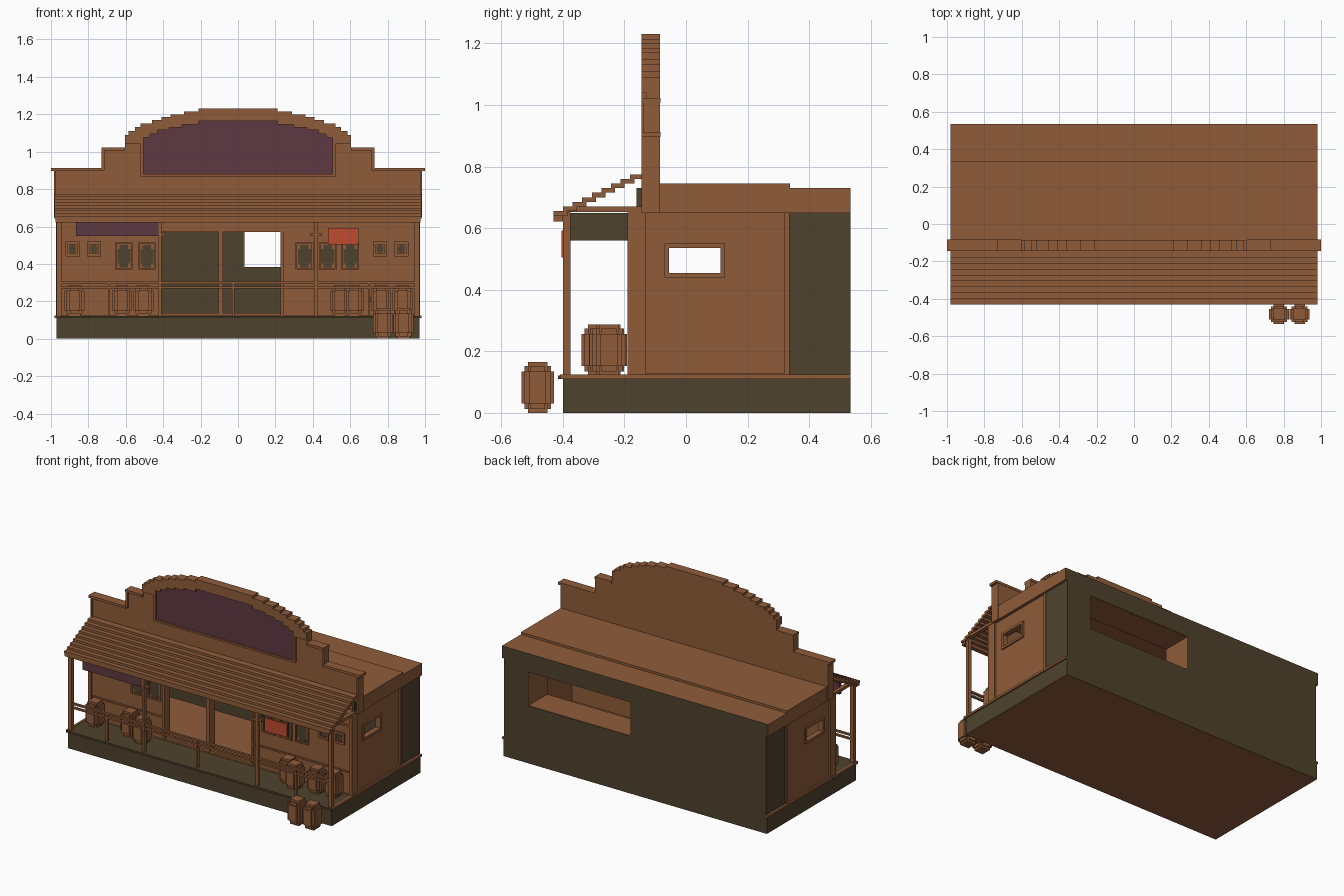
import bpy, bmesh

cube = bpy.data.objects.get("Cube")
if cube:
    bpy.data.objects.remove(cube, do_unlink=True)


def material(name, rgb):
    m = bpy.data.materials.new(name)
    m.diffuse_color = (*rgb, 1)
    m.use_nodes = True
    bsdf = next(n for n in m.node_tree.nodes if n.type == 'BSDF_PRINCIPLED')
    bsdf.inputs["Base Color"].default_value = (*rgb, 1)
    return m


WOOD = material("brown wood", (0.28, 0.107, 0.042))
DARK = material("dark olive", (0.078, 0.055, 0.027))
PURPLE = material("dull purple", (0.110, 0.042, 0.055))
RED = material("brick red", (0.53, 0.072, 0.028))


def add_box(bm, x0, x1, y0, y1, z0, z1):
    v = [bm.verts.new((x, y, z)) for z in (z0, z1)
         for x, y in ((x0, y0), (x1, y0), (x1, y1), (x0, y1))]
    for f in ((3, 2, 1, 0), (4, 5, 6, 7), (0, 1, 5, 4), (1, 2, 6, 5), (2, 3, 7, 6), (3, 0, 4, 7)):
        bm.faces.new([v[i] for i in f])


def boxes(name, mat, items, mirror=False, second=None, rule=None):
    """One object from boxes; mirror repeats them across x; rule picks faces for the second colour."""
    bm = bmesh.new()
    for x0, x1, y0, y1, z0, z1 in items:
        add_box(bm, x0, x1, y0, y1, z0, z1)
        if mirror:
            add_box(bm, -x1, -x0, y0, y1, z0, z1)
    bm.normal_update()
    me = bpy.data.meshes.new(name)
    me.materials.append(mat)
    if second:
        me.materials.append(second)
        for f in bm.faces:
            f.material_index = int(rule(f))
    bm.to_mesh(me)
    bm.free()
    ob = bpy.data.objects.new(name, me)
    bpy.context.collection.objects.link(ob)
    return ob


# Foundation, porch deck and interior floor
boxes("foundation", DARK, [(-.97, .97, -.40, .535, 0, .112)],
      second=WOOD, rule=lambda f: f.normal.z < -.9)
boxes("porch_deck", DARK, [(-.975, .975, -.415, -.19, .11, .122)])
boxes("deck_trim", WOOD, [(.965, .98, -.41, .535, .11, .124)], mirror=True)
boxes("interior_floor", WOOD, [(-.96, .96, -.19, .335, .112, .124)])

# Thick rear block with a long lined window opening
WX0, WX1, WZ0, WZ1 = .03, .79, .38, .61
boxes("rear_block", DARK, [
    (-.965, WX0, .335, .535, .112, .65), (WX1, .965, .335, .535, .112, .65),
    (WX0, WX1, .335, .535, .112, WZ0), (WX0, WX1, .335, .535, WZ1, .65)])
boxes("rear_window_lining", WOOD, [
    (WX0, WX0 + .004, .336, .533, WZ0, WZ1), (WX1 - .004, WX1, .336, .533, WZ0, WZ1),
    (WX0, WX1, .336, .533, WZ0, WZ0 + .004), (WX0, WX1, .336, .533, WZ1 - .004, WZ1)])

# Side walls with a small window each
boxes("side_walls", WOOD, [
    (.93, .96, -.13, -.06, .112, .65), (.93, .96, .118, .335, .112, .65),
    (.93, .96, -.06, .118, .112, .452), (.93, .96, -.06, .118, .537, .65)], mirror=True)
boxes("side_window_frames", WOOD, [
    (.95, .97, -.07, -.056, .44, .55), (.95, .97, .112, .127, .44, .55),
    (.95, .97, -.056, .112, .44, .455), (.95, .97, -.056, .112, .535, .55)], mirror=True)
boxes("side_wall_trim", WOOD, [
    (.95, .972, -.19, -.13, .112, .66), (.955, .97, .318, .336, .112, .65),
    (.955, .97, -.13, .335, .112, .128)], mirror=True)

# Roof slabs, dark on the back edge
boxes("main_roof", WOOD, [(-.98, .98, -.13, .337, .65, .745), (-.98, .98, .337, .535, .65, .73)],
      second=DARK, rule=lambda f: f.normal.y > .9 and f.calc_center_median().y > .5)

# Front wall with a double doorway
boxes("front_wall", WOOD, [
    (-.96, -.41, -.18, -.13, .112, .66), (.23, .96, -.18, -.13, .112, .66),
    (-.41, .23, -.18, -.13, .57, .66), (-.41, .23, -.18, -.13, .112, .138)])
boxes("doorway_posts", WOOD, [
    (-.105, -.08, -.185, -.13, .13, .58), (-.422, -.408, -.19, -.13, .12, .575),
    (.228, .242, -.19, -.13, .12, .575)])
boxes("front_wall_trim", WOOD, [
    (-.96, .96, -.188, -.17, .57, .582), (-.96, .96, -.188, -.17, .63, .66),
    (-.94, -.42, -.188, -.17, .265, .275), (.24, .94, -.188, -.17, .265, .275)])


# Front windows: stepped oval panes in square frames
def window(name, x, z, w, h, frame):
    y = -.18
    a, b = w / 2, h / 2
    boxes(name + "_pane", DARK, [
        (x - a, x + a, y - .004, y, z - b * .65, z + b * .65),
        (x - a * .65, x + a * .65, y - .005, y, z - b, z + b)])
    o, p = a + frame, b + frame
    boxes(name + "_frame", WOOD, [
        (x - o, x - a - .004, y - .01, y, z - p, z + p), (x + a + .004, x + o, y - .01, y, z - p, z + p),
        (x - o, x + o, y - .01, y, z + b + .004, z + p), (x - o, x + o, y - .01, y, z - p, z - b - .004)])


for i, x in enumerate((-.61, -.487, .355, .48, .60)):
    window(f"tall_window_{i}", x, .442, .07, .12, .013)
for i, x in enumerate((-.885, -.77, .76, .875)):
    window(f"small_window_{i}", x, .48, .038, .042, .018)

# Porch roof: overlapping thin boards climbing to the wall
boards = [(-.98, .98, -.43 + .031 * i, -.43 + .031 * i + .045, .64 + .015 * i, .655 + .015 * i)
          for i in range(9)]
boxes("porch_roof_boards", WOOD, boards)
boxes("porch_eave_beam", WOOD, [(-.975, .975, -.43, -.40, .622, .652), (-.97, .97, -.40, -.375, .64, .668)])
boxes("porch_side_beams", WOOD, [(.95, .975, -.40, -.13, .652, .67)], mirror=True)
boxes("gable_blocks", DARK, [(.95, .97, -.16, -.145, .67, .73)], mirror=True)

# Porch posts and front rail
boxes("porch_posts", WOOD, [(.945, .97, -.40, -.375, .12, .65), (.41, .426, -.40, -.375, .12, .65)], mirror=True)
boxes("post_brackets", WOOD, [(.426, .45, -.395, -.38, .55, .565), (.385, .41, -.395, -.38, .55, .565)], mirror=True)
boxes("rail_bars", WOOD, [(-.95, .95, -.395, -.38, z, z + .011) for z in (.268, .294)])
boxes("rail_posts", WOOD, [(x - .006, x + .006, -.397, -.378, .12, .305) for x in (-.69, -.025, .70)])
boxes("porch_valances", DARK, [(.414, .422, -.375, -.18, .56, .65)], mirror=True)

# Hanging signs
boxes("long_hanging_sign", PURPLE, [(-.865, -.42, -.398, -.380, .55, .625)])
boxes("small_hanging_sign", RED, [(.48, .645, -.405, -.396, .505, .592)])

# Stepped false front: arch steps as (half width, top)
ARCH = [(.605, 1.09), (.585, 1.11), (.55, 1.132), (.52, 1.15), (.46, 1.17),
        (.41, 1.185), (.36, 1.20), (.29, 1.215), (.21, 1.23)]
SIGN = [(.505, 1.075), (.47, 1.095), (.43, 1.115), (.37, 1.13), (.30, 1.145), (.21, 1.165)]


def height(steps, x, default):
    return max([t for w, t in steps if x < w], default=default)


cuts = sorted({0} | {w for w, _ in ARCH + SIGN})
spans = list(zip(cuts, cuts[1:]))
body = [(0, .98, -.13, -.085, .65, .91), (0, .725, -.13, -.085, .91, 1.02)]
rim, panel = [], []
for a, b in spans:
    m = (a + b) / 2
    top, low = height(ARCH, m, 1.09), height(SIGN, m, 1.04)
    body.append((a, b, -.13, -.085, 1.02, top))
    rim.append((a, b, -.145, -.128, low, top))
    if m < .505:
        panel.append((a, b, -.136, -.129, .88, low))
boxes("false_front", WOOD, body, mirror=True)
boxes("arch_rim", WOOD, rim, mirror=True)
boxes("arch_sign_panel", PURPLE, panel, mirror=True)
boxes("arch_sign_frame", WOOD, [(.505, .52, -.145, -.128, .868, 1.05), (0, .52, -.145, -.128, .868, .88)], mirror=True)
boxes("false_front_caps", WOOD, [
    (.725, 1.0, -.145, -.083, .896, .912), (.605, .73, -.145, -.083, 1.006, 1.022),
    (.715, .73, -.14, -.085, .90, 1.01), (.975, .985, -.145, -.085, .65, .90)], mirror=True)


# Chunky barrels
def barrel(name, x, y, z):
    def ring(a, b, z0, z1):
        return [(x - p, x + p, y - q, y + q, z + z0, z + z1) for p, q in ((a, b), (b, a))]
    parts = ring(.053, .028, .03, .135) + ring(.042, .0419, .03, .134)[:1]
    parts += ring(.043, .024, .012, .152) + ring(.032, .0319, 0, .165)[:1]
    boxes(name, WOOD, parts)


SPOTS = [(-.875, -.25, .122), (-.62, -.245, .122), (-.505, -.285, .122), (.545, -.245, .122),
         (.62, -.287, .122), (.765, -.26, .122), (.88, -.25, .122), (.775, -.482, 0), (.885, -.482, 0)]
for i, spot in enumerate(SPOTS):
    barrel(f"barrel_{i}", *spot)
boxes("barrel_tap", DARK, [(.70, .74, -.27, -.25, .20, .222)])
